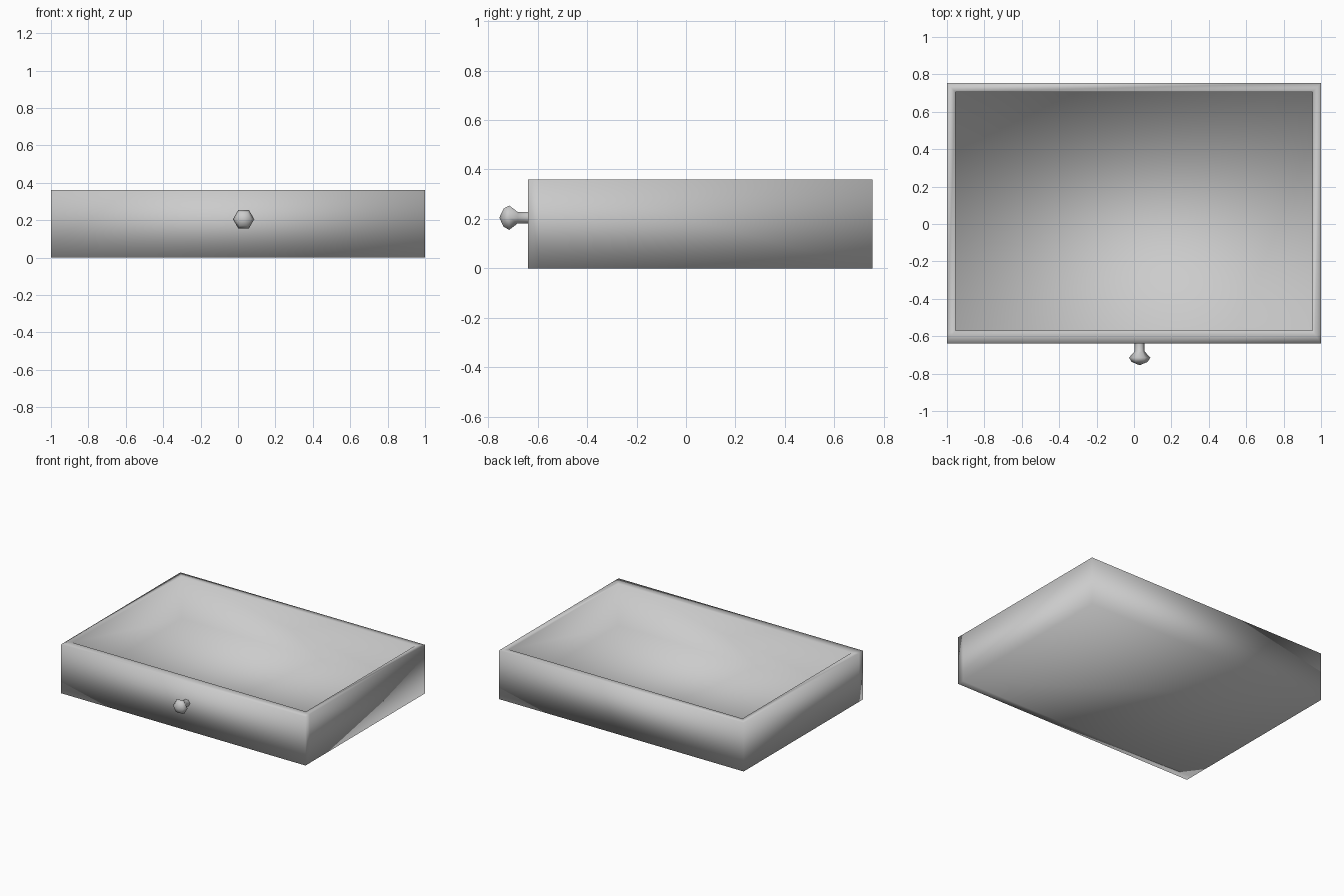
import bpy
import bmesh
import math
from mathutils import Matrix, Vector

old = bpy.data.objects.get("Cube")
if old:
    bpy.data.objects.remove(old, do_unlink=True)

GREY = (0.6, 0.6, 0.6, 1.0)
mat = bpy.data.materials.new("plain grey")
mat.use_nodes = True
mat.diffuse_color = GREY
mat.node_tree.nodes["Principled BSDF"].inputs["Base Color"].default_value = GREY


def finish(bm, name):
    """Turn a bmesh into a smooth-shaded object."""
    bmesh.ops.recalc_face_normals(bm, faces=bm.faces)
    for f in bm.faces:
        f.smooth = True
    mesh = bpy.data.meshes.new(name)
    bm.to_mesh(mesh)
    bm.free()
    mesh.materials.append(mat)
    obj = bpy.data.objects.new(name, mesh)
    bpy.context.collection.objects.link(obj)
    return obj


# Drawer tray: a box whose top face is inset and pushed down
FRONT, BACK, HEIGHT = -0.64, 0.755, 0.36
IN_X, IN_FRONT, IN_BACK, FLOOR = 0.955, -0.57, 0.705, 0.05

bm = bmesh.new()
bmesh.ops.create_cube(bm, size=1)
for v in bm.verts:
    v.co = (math.copysign(1, v.co.x),
            BACK if v.co.y > 0 else FRONT,
            HEIGHT if v.co.z > 0 else 0)
top = max(bm.faces, key=lambda f: f.calc_center_median().z)
bmesh.ops.inset_individual(bm, faces=[top], thickness=0.04)
for v in top.verts:
    v.co.x = math.copysign(IN_X, v.co.x)
    v.co.y = IN_BACK if v.co.y > 0 else IN_FRONT
floor = bmesh.ops.extrude_discrete_faces(bm, faces=[top])["faces"][0]
for v in floor.verts:
    v.co.z = FLOOR

# Edge loop marking the front panel
bmesh.ops.bisect_plane(bm, geom=bm.verts[:] + bm.edges[:] + bm.faces[:],
                       plane_co=(0, -0.59, 0), plane_no=(0, 1, 0))
finish(bm, "drawer_tray")

# Six-sided knob: (radius, y) profile spun about its axis
profile = [(0, -0.755), (0.042, -0.738), (0.057, -0.715),
           (0.026, -0.68), (0.026, -0.63)]
axis = Vector((0.03, 0, 0.205))
bm = bmesh.new()
verts = [bm.verts.new(axis + Vector((r, y, 0))) for r, y in profile]
edges = [bm.edges.new(pair) for pair in zip(verts, verts[1:])]
bmesh.ops.spin(bm, geom=verts + edges, cent=axis, axis=(0, 1, 0),
               angle=math.tau, steps=6)
bmesh.ops.remove_doubles(bm, verts=bm.verts, dist=0.0005)
finish(bm, "knob")
